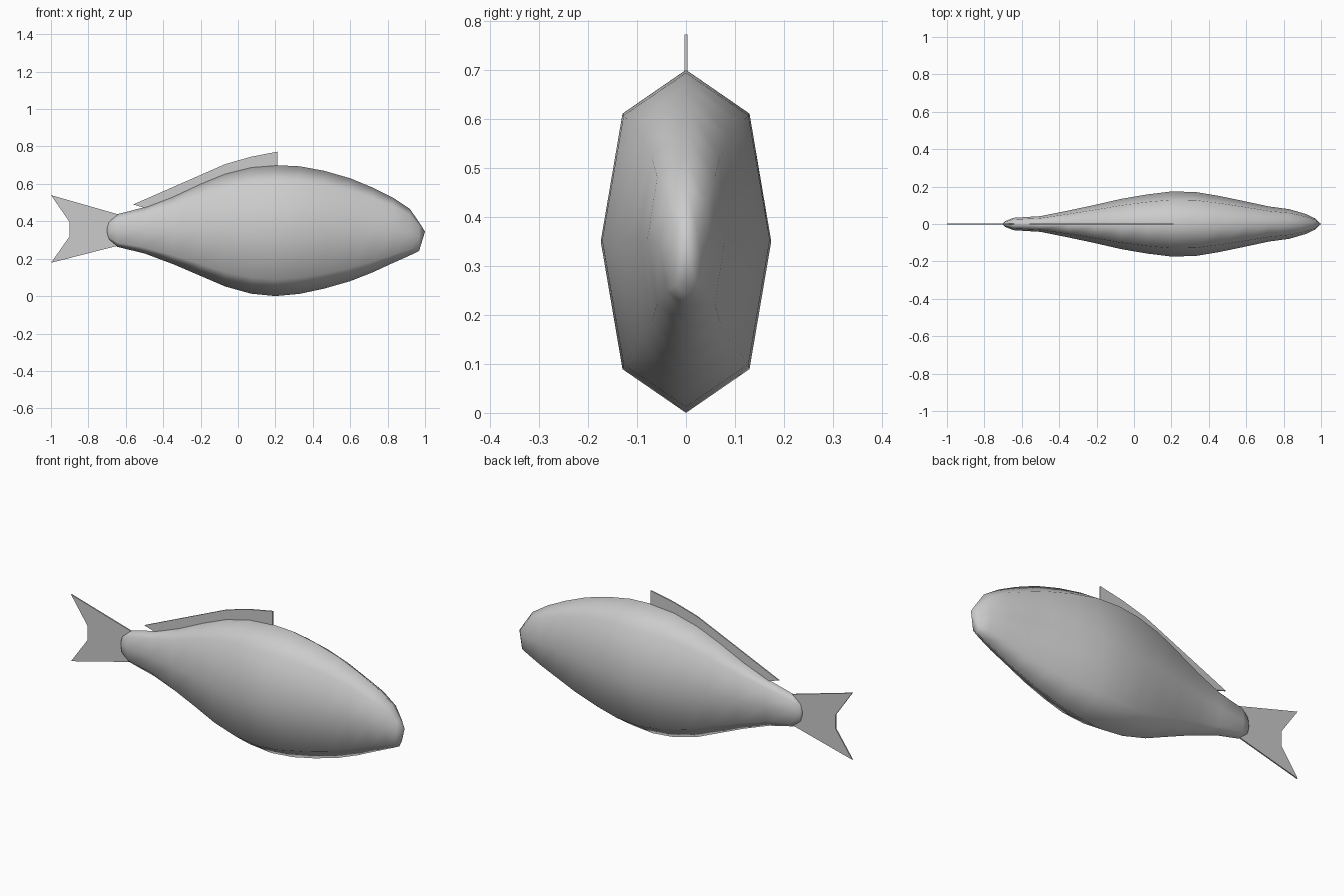
import bpy, bmesh

if "Cube" in bpy.data.objects:
    bpy.data.objects.remove(bpy.data.objects["Cube"])

# body stations: x, top z, bottom z, half width
STATIONS = [(-.69, .40, .30, .015), (-.645, .438, .263, .033), (-.5, .475, .228, .042),
            (-.35, .532, .172, .072), (-.2, .602, .108, .104), (-.07, .655, .052, .134),
            (.07, .69, .013, .158), (.2, .70, 0, .174), (.33, .694, .012, .171),
            (.46, .67, .04, .149), (.6, .63, .08, .12), (.72, .58, .127, .094),
            (.83, .525, .178, .079), (.92, .465, .218, .053), (.968, .395, .241, .03)]
# eight-sided section: y and z factors
SECTION = [(0, 1), (.745, .745), (1, 0), (.745, -.745),
           (0, -1), (-.745, -.745), (-1, 0), (-.745, .745)]


def finish(bm, name, smooth):
    bmesh.ops.recalc_face_normals(bm, faces=bm.faces)
    for f in bm.faces:
        f.smooth = smooth
    me = bpy.data.meshes.new(name)
    bm.to_mesh(me)
    bm.free()
    ob = bpy.data.objects.new(name, me)
    bpy.context.collection.objects.link(ob)
    return ob


def plate(name, outline, thick=.007):
    bm = bmesh.new()
    face = bm.faces.new([bm.verts.new((x, -thick / 2, z)) for x, z in outline])
    ext = bmesh.ops.extrude_face_region(bm, geom=[face], use_keep_orig=True)
    for v in ext["geom"]:
        if isinstance(v, bmesh.types.BMVert):
            v.co.y += thick
    return finish(bm, name, False)


# lofted body, closed with points at the nose and tail root
bm = bmesh.new()
rings = []
for x, top, bot, w in STATIONS:
    mid, half = (top + bot) / 2, (top - bot) / 2
    rings.append([bm.verts.new((x, w * a, mid + half * b)) for a, b in SECTION])
for r, s in zip(rings, rings[1:]):
    for i in range(8):
        j = (i + 1) % 8
        bm.faces.new((r[i], r[j], s[j], s[i]))
for ring, tip in ((rings[0], (-.705, 0, .35)), (rings[-1], (1, 0, .345))):
    t = bm.verts.new(tip)
    for i in range(8):
        bm.faces.new((ring[i], ring[(i + 1) % 8], t))
finish(bm, "fish_body", True)

# forked tail fin
plate("tail_fin", [(-.64, .437), (-1, .54), (-.9, .395), (-.9, .32), (-1, .178), (-.64, .27)])

# back fin, its lower edge sunk into the body
plate("back_fin", [(-.56, .49), (-.2, .648), (-.07, .705), (.07, .745), (.21, .772), (.21, .69),
                   (.07, .68), (-.07, .645), (-.2, .59), (-.35, .522), (-.5, .472)])
